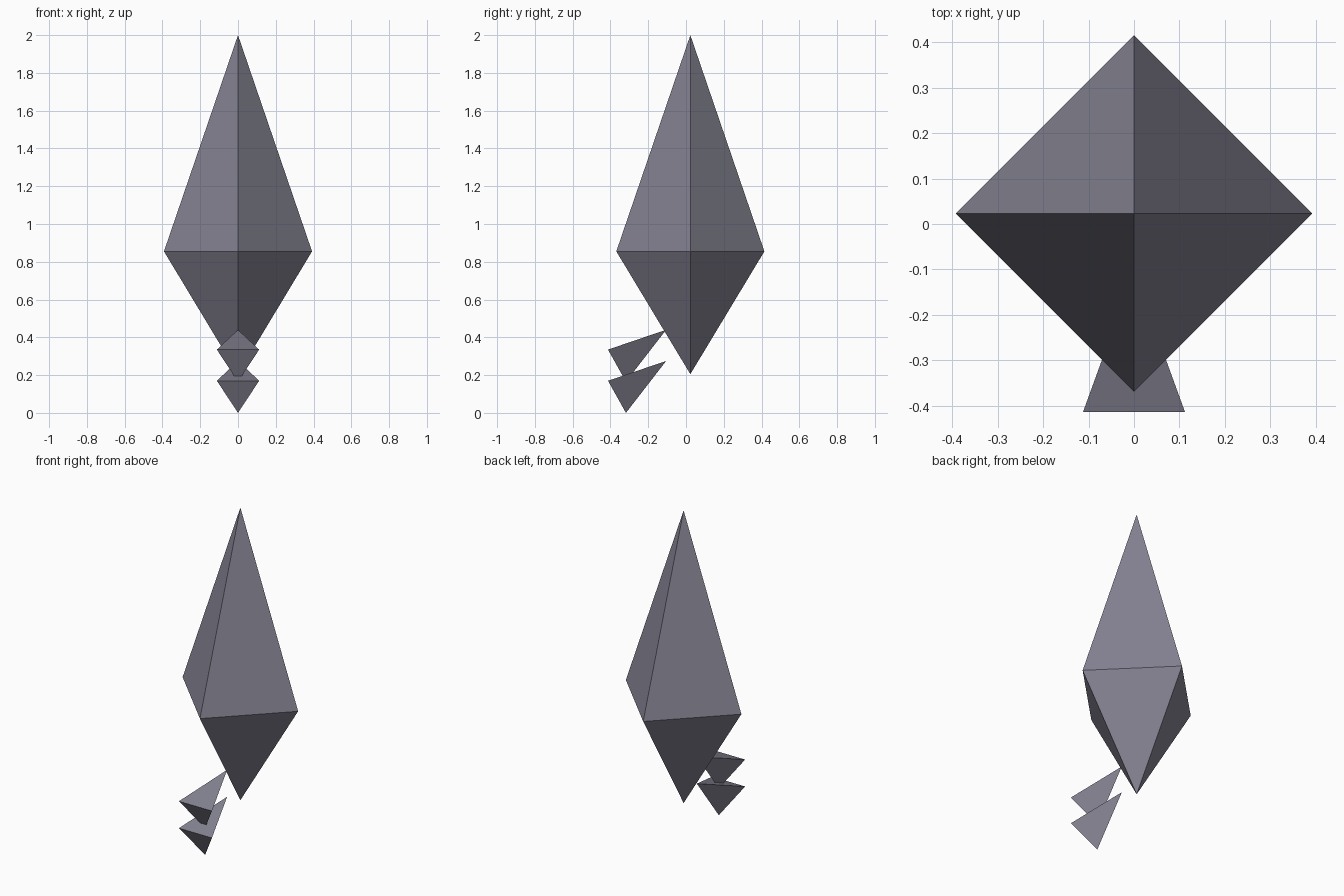
import bpy
import bmesh

cube = bpy.data.objects.get("Cube")
if cube:
    bpy.data.objects.remove(cube, do_unlink=True)

# Single purple-grey stone colour
stone = bpy.data.materials.new("purple_grey_stone")
colour = (0.23, 0.225, 0.285, 1.0)
stone.diffuse_color = colour
stone.use_nodes = True
stone.node_tree.nodes["Principled BSDF"].inputs["Base Color"].default_value = colour


def shard(name, points, location):
    """Flat-faced solid hulled around a few corner points."""
    bm = bmesh.new()
    for p in points:
        bm.verts.new(p)
    bmesh.ops.convex_hull(bm, input=bm.verts)
    bmesh.ops.recalc_face_normals(bm, faces=bm.faces)
    mesh = bpy.data.meshes.new(name)
    bm.to_mesh(mesh)
    bm.free()
    mesh.materials.append(stone)
    obj = bpy.data.objects.new(name, mesh)
    obj.location = location
    bpy.context.collection.objects.link(obj)
    return obj


# Main crystal: tall four-sided double pyramid
r = 0.392
waist = [(r, 0, 0), (0, r, 0), (-r, 0, 0), (0, -r, 0)]
shard("main_crystal", waist + [(0, 0, 1.145), (0, 0, -0.65)], (0, 0.023, 0.855))

# Two small wedge shards stacked at the lower front
wedge = [(-0.112, -0.413, 0.175), (0.112, -0.413, 0.175),
         (0, -0.105, 0.28), (0, -0.318, 0.005)]
for name, lift in (("lower_shard", -0.005), ("upper_shard", 0.16)):
    shard(name, wedge, (0, 0, lift))
